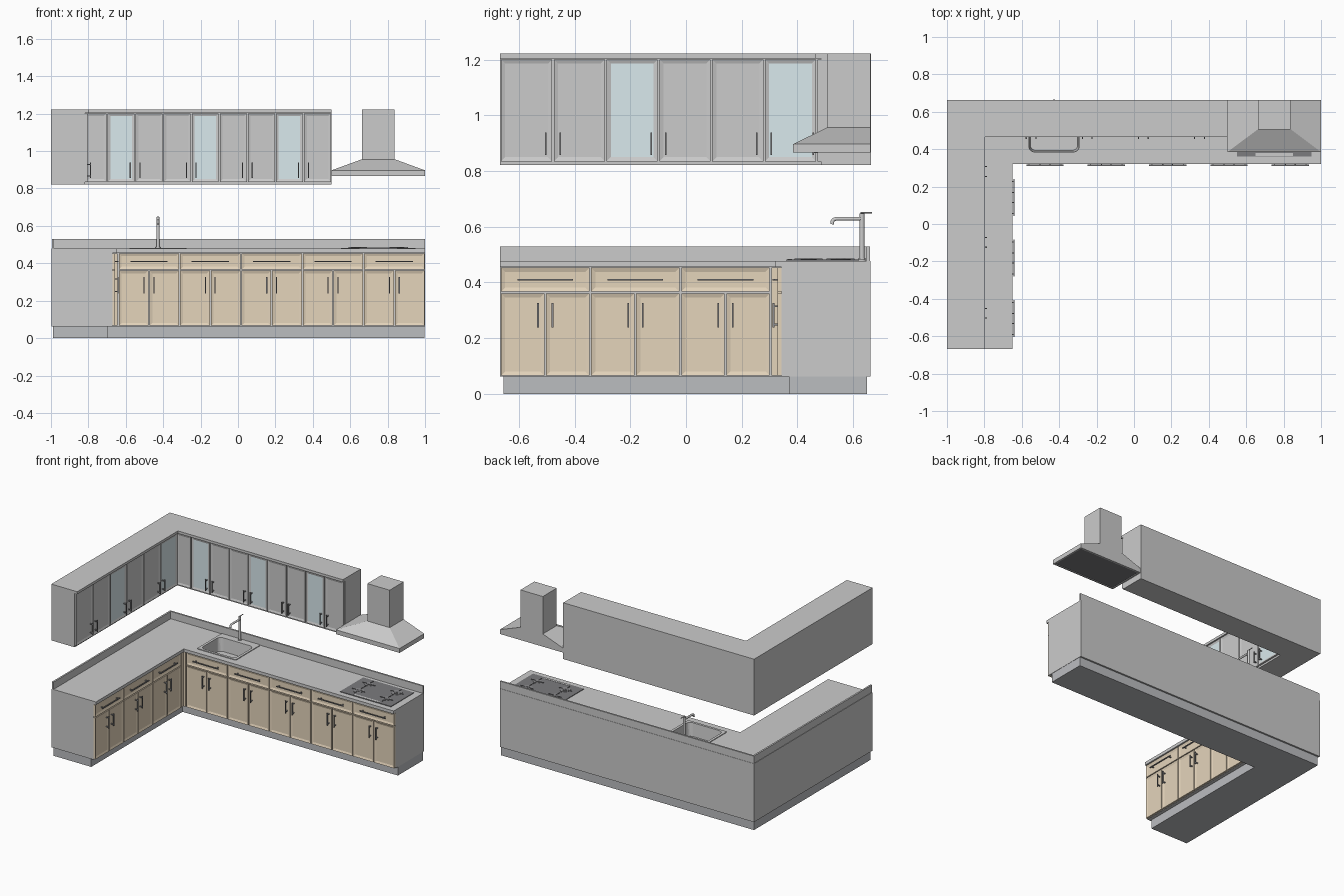
import bpy, bmesh, math
from mathutils import Vector

if "Cube" in bpy.data.objects:
    bpy.data.objects.remove(bpy.data.objects["Cube"])


def material(name, r, g, b):
    m = bpy.data.materials.new(name)
    m.diffuse_color = (r, g, b, 1)
    m.use_nodes = True
    m.node_tree.nodes["Principled BSDF"].inputs["Base Color"].default_value = m.diffuse_color
    return m


WOOD = material("wood", 0.78, 0.66, 0.50)
STONE = material("stone", 0.86, 0.85, 0.84)
KICK = material("kick", 0.50, 0.51, 0.53)
DARK = material("dark", 0.20, 0.20, 0.21)
METAL = material("dark_metal", 0.27, 0.27, 0.28)
GLASS = material("glass", 0.70, 0.82, 0.85)
GREY = material("grey", 0.68, 0.68, 0.68)


def finish(name, bm, *mats):
    bmesh.ops.recalc_face_normals(bm, faces=bm.faces)
    me = bpy.data.meshes.new(name)
    bm.to_mesh(me)
    bm.free()
    ob = bpy.data.objects.new(name, me)
    bpy.context.collection.objects.link(ob)
    for m in mats:
        me.materials.append(m)
    return ob


def add_box(bm, a, b):
    r = bmesh.ops.create_cube(bm, size=1)
    for v in r["verts"]:
        for i in range(3):
            v.co[i] = (a[i] + b[i]) / 2 + v.co[i] * abs(b[i] - a[i])


def boxes(name, pairs, mat=GREY):
    bm = bmesh.new()
    for a, b in pairs:
        add_box(bm, a, b)
    return finish(name, bm, mat)


def loft(name, sections, mat=GREY):
    """Skin a list of (outline, z) sections and cap both ends."""
    bm = bmesh.new()
    rings = [[bm.verts.new((x, y, z)) for x, y in pts] for pts, z in sections]
    for r, s in zip(rings, rings[1:]):
        for i in range(len(r)):
            j = (i + 1) % len(r)
            bm.faces.new((r[i], r[j], s[j], s[i]))
    bm.faces.new(rings[0])
    bm.faces.new(rings[-1])
    return finish(name, bm, mat)


def ell(x0, y0, xi, yi, x1, y1):
    return [(x0, y0), (xi, y0), (xi, yi), (x1, yi), (x1, y1), (x0, y1)]


def rect(x0, x1, y0, y1, r=0, n=5):
    if r == 0:
        return [(x0, y0), (x1, y0), (x1, y1), (x0, y1)]
    pts = []
    for k, (cx, cy) in enumerate([(x1 - r, y1 - r), (x0 + r, y1 - r), (x0 + r, y0 + r), (x1 - r, y0 + r)]):
        for i in range(n + 1):
            a = math.pi / 2 * (k + i / n)
            pts.append((cx + r * math.cos(a), cy + r * math.sin(a)))
    return pts


def prism(name, outline, z0, z1, mat=GREY):
    return loft(name, [(outline, z0), (outline, z1)], mat)


def disc(name, x, y, z0, z1, r, mat):
    return prism(name, [(x + r * math.cos(i * math.pi / 12), y + r * math.sin(i * math.pi / 12))
                        for i in range(24)], z0, z1, mat)


# A run maps (along, outward, height) to world space
def back_run(face):
    return lambda u, d, z: Vector((u, face - d, z))


def side_run(face):
    return lambda u, d, z: Vector((face + d, u, z))


GAP, FRAME = 0.003, 0.021


def panel(name, run, u0, u1, z0, z1, mat, glass=False, thick=0.013):
    bm = bmesh.new()
    add_box(bm, run(u0 + GAP, 0, z0 + GAP), run(u1 - GAP, thick, z1 - GAP))
    bm.normal_update()
    out = run(0, 1, 0) - run(0, 0, 0)
    front = [f for f in bm.faces if f.normal.dot(out) > 0.9]
    if u1 - u0 > 0.06:
        bmesh.ops.inset_individual(bm, faces=front, thickness=FRAME, depth=-0.005)
        front[0].material_index = 1 if glass else 0
    return finish(name, bm, mat, GLASS)


def handle(name, run, u, z, length, upright, d=0.013):
    h, w = length / 2, 0.003
    if upright:
        parts = [(run(u - w, d + 0.012, z - h), run(u + w, d + 0.018, z + h))]
        parts += [(run(u - w, d - 0.006, z + s * h * 0.75 - w), run(u + w, d + 0.013, z + s * h * 0.75 + w)) for s in (-1, 1)]
    else:
        parts = [(run(u - h, d + 0.012, z - w), run(u + h, d + 0.018, z + w))]
        parts += [(run(u + s * h * 0.85 - w, d - 0.006, z - w), run(u + s * h * 0.85 + w, d + 0.013, z + w)) for s in (-1, 1)]
    return boxes(name, parts, METAL)


# Base cabinets, plinth, worktop and upstand
prism("plinth", ell(-0.99, -0.655, -0.695, 0.37, 0.998, 0.65), 0, 0.065, KICK)
base = prism("base_carcass", ell(-0.998, -0.667, -0.67, 0.342, 1, 0.662), 0.063, 0.456)
worktop = prism("worktop", ell(-0.998, -0.667, -0.65, 0.32, 1, 0.662), 0.456, 0.478, STONE)
prism("upstand", ell(-0.995, -0.667, -0.983, 0.648, 1, 0.66), 0.477, 0.53, STONE)

# Base drawers and doors on both runs
for tag, run, start, width, count in (("back", back_run(0.342), -0.64, 0.328, 5),
                                      ("side", side_run(-0.67), -0.667, 0.3235, 3)):
    for i in range(count):
        a = start + i * width
        m, b = a + width / 2, a + width
        panel(f"{tag}_drawer_{i}", run, a, b, 0.364, 0.456, WOOD)
        handle(f"{tag}_drawer_handle_{i}", run, m, 0.41, 0.20, False)
        panel(f"{tag}_door_left_{i}", run, a, m, 0.063, 0.364, WOOD)
        panel(f"{tag}_door_right_{i}", run, m, b, 0.063, 0.364, WOOD)
        for s in (-1, 1):
            handle(f"{tag}_door_handle_{i}_{s}", run, m + s * 0.026, 0.282, 0.088, True)
panel("back_corner_filler", back_run(0.342), -0.67, -0.64, 0.063, 0.456, WOOD)
panel("side_corner_filler", side_run(-0.67), 0.3035, 0.342, 0.063, 0.456, WOOD)

# Wall cabinets
prism("wall_carcass", ell(-1, -0.667, -0.817, 0.485, 0.5, 0.664), 0.822, 1.204)
prism("wall_top_panel", ell(-1, -0.667, -0.797, 0.464, 0.5, 0.664), 1.204, 1.222)
for tag, run, start, width, count, glazed in (("back", back_run(0.485), -0.70, 0.15, 8, 0),
                                              ("side", side_run(-0.817), -0.667, 0.1895, 6, 2)):
    for i in range(count):
        a = start + i * width
        panel(f"{tag}_wall_door_{i}", run, a, a + width, 0.832, 1.204, GREY, i % 3 == glazed)
        u = a + width - 0.026 if i % 2 == 0 else a + 0.026
        handle(f"{tag}_wall_handle_{i}", run, u, 0.898, 0.082, True)
panel("wall_corner_filler", back_run(0.485), -0.817, -0.70, 0.832, 1.204, GREY)

# Sink with rounded bowl, set into a hole in the worktop
bowl = (-0.562, -0.293, 0.385, 0.595)


def grow(t, r):
    return rect(bowl[0] - t, bowl[1] + t, bowl[2] - t, bowl[3] + t, r)


cutter = prism("sink_cutter", grow(0.006, 0.03), 0.38, 0.6)
cutter.hide_render = True
for ob in (base, worktop):
    mod = ob.modifiers.new("sink_hole", "BOOLEAN")
    mod.object, mod.operation, mod.solver = cutter, "DIFFERENCE", "EXACT"
    bpy.context.view_layer.objects.active = ob
    bpy.ops.object.modifier_apply(modifier=mod.name)
bpy.data.objects.remove(cutter)
rim = rect(-0.58, -0.275, 0.368, 0.645, 0.012)
loft("sink", [(grow(0.004, 0.03), 0.385), (grow(0.004, 0.03), 0.477), (rim, 0.477), (rim, 0.483),
              (grow(0, 0.03), 0.483), (grow(-0.008, 0.03), 0.39)])
disc("sink_drain", -0.428, 0.49, 0.389, 0.393, 0.02, METAL)


# Tap
def tube(name, pts, r):
    cu = bpy.data.curves.new(name, "CURVE")
    cu.dimensions, cu.bevel_depth, cu.bevel_resolution, cu.use_fill_caps = "3D", r, 3, True
    sp = cu.splines.new("POLY")
    sp.points.add(len(pts) - 1)
    for p, (y, z) in zip(sp.points, pts):
        p.co = (-0.428, y, z, 1)
    cu.materials.append(GREY)
    ob = bpy.data.objects.new(name, cu)
    bpy.context.collection.objects.link(ob)


disc("tap_base", -0.428, 0.632, 0.48, 0.488, 0.013, GREY)
tube("tap_post", [(0.632, 0.48), (0.632, 0.648)], 0.009)
tube("tap_spout", [(0.632, 0.629), (0.54, 0.629), (0.53, 0.626), (0.526, 0.62), (0.525, 0.609)], 0.007)
tube("tap_lever", [(0.627, 0.651), (0.667, 0.651)], 0.003)

# Hob with four burners, pan supports and a control strip
boxes("hob", [((0.55, 0.36, 0.477), (0.95, 0.62, 0.482))], DARK)
boxes("hob_controls", [((0.65, 0.364, 0.481), (0.85, 0.38, 0.4835))], GREY)
for i, (x, y, r) in enumerate([(0.64, 0.44, 0.035), (0.64, 0.555, 0.028), (0.86, 0.44, 0.028), (0.86, 0.555, 0.035)]):
    disc(f"burner_{i}", x, y, 0.481, 0.484, r, METAL)
    disc(f"burner_cap_{i}", x, y, 0.483, 0.486, r * 0.5, DARK)
    boxes(f"pan_support_{i}", [((x - 0.05, y - 0.002, 0.481), (x + 0.05, y + 0.002, 0.4865)),
                               ((x - 0.002, y - 0.05, 0.481), (x + 0.002, y + 0.05, 0.4865))], METAL)

# Extractor hood: recessed underside, canopy and chimney
inner, outer, flue = rect(0.51, 0.99, 0.395, 0.65), rect(0.5, 1, 0.385, 0.662), rect(0.662, 0.838, 0.506, 0.662)
loft("hood", [(inner, 0.874), (inner, 0.866), (outer, 0.866), (outer, 0.897), (flue, 0.956), (flue, 1.222)])
boxes("hood_filter", [((0.511, 0.396, 0.869), (0.989, 0.649, 0.875))], DARK)
